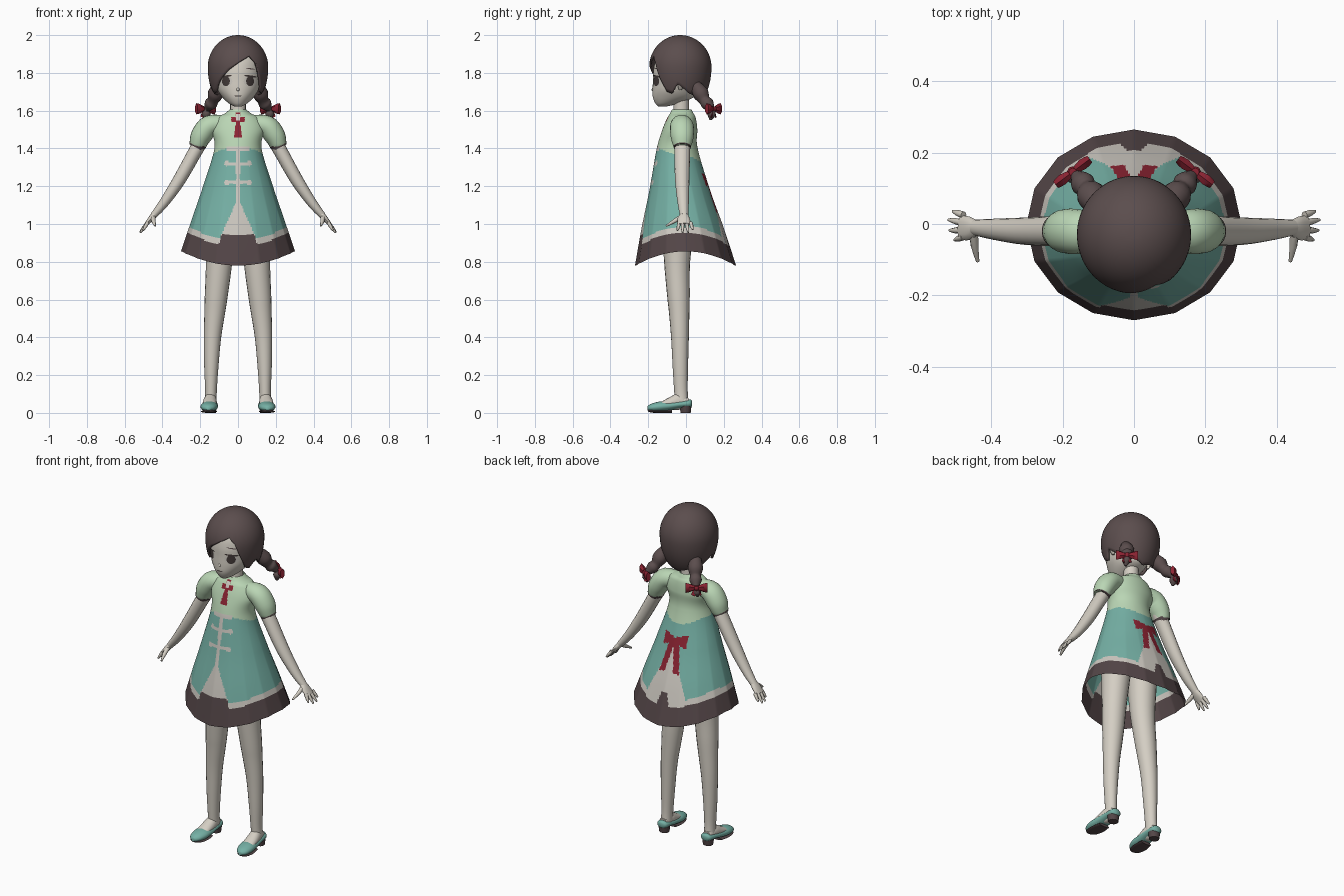
import bpy, bmesh, math
from mathutils import Vector
from mathutils.bvhtree import BVHTree

cube = bpy.data.objects.get("Cube")
if cube:
    bpy.data.objects.remove(cube, do_unlink=True)

X, Y, Z = Vector((1, 0, 0)), Vector((0, 1, 0)), Vector((0, 0, 1))


def material(name, *rgb):
    m = bpy.data.materials.new(name)
    m.use_nodes = True
    m.diffuse_color = (*rgb, 1)
    m.node_tree.nodes["Principled BSDF"].inputs["Base Color"].default_value = (*rgb, 1)
    return m


SKIN = material("skin", .66, .62, .55)
HAIR = material("dark_brown_hair", .105, .075, .075)
TEAL = material("teal", .18, .44, .38)
GREEN = material("pale_green", .49, .67, .46)
TRIM = material("off_white_trim", .61, .58, .53)
RED = material("dark_red", .26, .017, .032)
HEM = material("brown_hem", .088, .061, .064)
DARK = material("eye_dark", .055, .042, .04)


def finish(name, bm, mats, angle=50):
    bmesh.ops.remove_doubles(bm, verts=bm.verts, dist=1e-5)
    bmesh.ops.recalc_face_normals(bm, faces=bm.faces)
    me = bpy.data.meshes.new(name)
    bm.to_mesh(me)
    bm.free()
    ob = bpy.data.objects.new(name, me)
    bpy.context.collection.objects.link(ob)
    for m in mats:
        me.materials.append(m)
    bpy.ops.object.select_all(action='DESELECT')
    ob.select_set(True)
    bpy.context.view_layer.objects.active = ob
    bpy.ops.object.shade_smooth_by_angle(angle=math.radians(angle))
    return ob


def smooth(rows, k):
    """Resample tuples with a Catmull-Rom spline, k steps per span."""
    out = []
    for i in range(len(rows) - 1):
        a, b, c, d = (rows[max(0, min(len(rows) - 1, j))] for j in range(i - 1, i + 3))
        for t in (j / k for j in range(k)):
            out.append([.5 * (2 * q + (r - p) * t + (2 * p - 5 * q + 4 * r - s) * t * t
                              + (3 * q - p - 3 * r + s) * t ** 3)
                        for p, q, r, s in zip(a, b, c, d)])
    return out + [list(rows[-1])]


def skin_rings(bm, rings, caps):
    """Join rings of points with quads, and cap the ends if asked."""
    vs = [[bm.verts.new(p) for p in ring] for ring in rings]
    n = len(vs[0])
    for a, b in zip(vs, vs[1:]):
        for j in range(n):
            bm.faces.new((a[j], a[(j + 1) % n], b[(j + 1) % n], b[j]))
    if caps:
        bm.faces.new(vs[0])
        bm.faces.new(vs[-1])


def tube(name, pts, mat, axes=None, n=16, k=4):
    """Sweep ellipses along points (x, y, z, radius[, second radius])."""
    pts = smooth([p if len(p) == 5 else (*p, p[3]) for p in pts], k)
    rings = []
    for i, p in enumerate(pts):
        if axes:
            u, v = axes
        else:
            t = Vector(pts[min(i + 1, len(pts) - 1)][:3]) - Vector(pts[max(i - 1, 0)][:3])
            u = t.cross(Y).normalized()
            v = u.cross(t).normalized()
        rings.append([Vector(p[:3]) + u * p[3] * math.cos(a) + v * p[4] * math.sin(a)
                      for a in (math.tau * j / n for j in range(n))])
    bm = bmesh.new()
    skin_rings(bm, rings, True)
    return finish(name, bm, [mat])


# Dress: one lofted shell, with its pattern laid on by position
def paint(p, c):
    x, z, front = abs(p.x), p.z, c > 0
    hem_top = .88 + .075 * (1 - c * c)
    apex = 1.12 if front else 1.2
    if front:
        if z > 1.46:
            if x < .011 and abs(z - 1.565) < .016:
                return TRIM
            if (x < .036 and abs(z - 1.552) < .014) or (
                    z < 1.59 and x < .012 + .15 * max(0, 1.53 - z)):
                return RED
        if x < .06 and abs(z - 1.4) < .012:
            return TRIM
        if 1 < z < 1.4 and x < .011:
            return TRIM
        for frog in (1.32, 1.22):
            if (x < .06 and abs(z - frog) < .008) or math.hypot(x - .06, z - frog) < .014:
                return TRIM
    else:
        if x < .075 and abs(z - 1.235) < .014 + .3 * x:
            return RED
        if 1.06 < z < 1.23 and abs(x - .015 - .2 * (1.22 - z)) < .018:
            return RED
    if z > 1.365 + .04 * c:
        return GREEN
    tab, height = (.1, .945) if front else (.035, .96)
    if z < hem_top or (abs(c) > .5 and x < tab + .3 * (.9 - z) and z < height):
        return HEM
    if z < hem_top + .03 or (abs(c) > .3 and z < apex and x < .008 + .45 * (apex - z) ** 1.0):
        return TRIM
    return TEAL


sections = smooth([(1.605, .045, -.075, .03), (1.585, .07, -.085, .04), (1.56, .115, -.1, .052),
                   (1.5, .14, -.125, .06), (1.4, .125, -.155, .062), (1.2, .185, -.195, .13),
                   (1.03, .243, -.235, .2), (.855, .302, -.27, .265)], 28)
rings, N, SIDE = [], 224, math.tau / 16
for z, w, yf, yb in sections:
    s = max(0, (1.4 - z) / .545)
    ring = []
    for a in (math.tau * j / N for j in range(N)):
        facet = math.cos(SIDE / 2) / math.cos(a % SIDE - SIDE / 2)
        f = 1 + s * (facet - 1)
        ring.append(Vector((w * f * math.sin(a), (yf + yb) / 2 - (yb - yf) / 2 * f * math.cos(a),
                            z - .075 * s * math.cos(a) ** 2)))
    rings.append(ring)
bm = bmesh.new()
skin_rings(bm, rings, False)
palette = [TEAL, GREEN, TRIM, RED, HEM]
for f in bm.faces:
    p = f.calc_center_median()
    f.material_index = palette.index(paint(p, -p.y / math.hypot(p.x, p.y)
                                           if p.z < 1.36 else -(p.y + .045) /
                                           max(.001, math.hypot(p.x, p.y + .045))))
finish("dress", bm, palette)

# Head and neck
head = tube("head", [(0, -.125, 1.622, .018, .022), (0, -.1, 1.638, .048, .062),
                     (0, -.068, 1.67, .082, .107), (0, -.058, 1.71, .108, .119),
                     (0, -.045, 1.76, .122, .13), (0, -.036, 1.82, .128, .136),
                     (0, -.03, 1.88, .12, .125), (0, -.03, 1.95, .07, .075)],
            SKIN, (X, Y), 40, 6)
tube("neck", [(0, -.025, 1.55, .047), (0, -.025, 1.6, .042), (0, -.025, 1.68, .042)], SKIN, (X, Y))
tube("nose", [(0, -.165, 1.73, .003), (0, -.174, 1.712, .009), (0, -.168, 1.7, .004)], SKIN, (X, Y), 8)

# Facial details: thin plates that follow the face
tree = BVHTree.FromPolygons([v.co for v in head.data.vertices],
                            [list(f.vertices) for f in head.data.polygons])


def plate(name, x, z, rx, rz, mat, lift, tilt=0):
    rings = []
    for r in (.01, .35, .7, 1):
        ring = []
        for a in (math.tau * j / 20 for j in range(20)):
            px = x + r * rx * math.cos(a)
            pz = z + r * rz * math.sin(a) + tilt * (px - x)
            hit = tree.ray_cast(Vector((px, -1, pz)), Y)[0]
            ring.append(Vector((px, hit.y - lift, pz)))
        rings.append(ring)
    bm = bmesh.new()
    skin_rings(bm, rings, False)
    bmesh.ops.contextual_create(bm, geom=[e for e in bm.edges if e.is_boundary and
                                          abs(e.verts[0].co.x - x) < .05 * rx])
    ob = finish(name, bm, [mat])
    if sum(f.normal.y * f.area for f in ob.data.polygons) > 0:
        ob.data.flip_normals()


plate("mouth", 0, 1.678, .02, .003, DARK, .002)

# Hair cap: a dome whose lower edge follows the hairline
hairline = [(-180, 1.64), (-110, 1.69), (-85, 1.74), (-72, 1.69), (-58, 1.7), (-41, 1.755),
            (-19, 1.815), (4, 1.86), (24, 1.89), (36, 1.855), (46, 1.78), (60, 1.7),
            (72, 1.69), (85, 1.74), (110, 1.69), (180, 1.64)]


def hair_edge(deg):
    for (a, za), (b, zb) in zip(hairline, hairline[1:]):
        if a <= deg <= b:
            return za + (zb - za) * (deg - a) / (b - a)


rings = []
for i in range(25):
    ring = []
    for j in range(90):
        deg = -180 + 4 * j
        a, dz = math.radians(deg), hair_edge(deg) - 1.83
        phi = math.acos(dz / (.17 if dz > 0 else .25)) * i / 24
        c = math.cos(phi)
        ring.append(Vector((.16 * math.sin(phi) * math.sin(a),
                            -.03 - .165 * math.sin(phi) * math.cos(a),
                            1.83 + c * (.17 if c > 0 else .25))))
    rings.append(ring)
bm = bmesh.new()
skin_rings(bm, [[p + Vector((0, 0, 0)) for p in r] for r in rings[1:]], False)
bmesh.ops.contextual_create(bm, geom=[e for e in bm.edges if e.is_boundary and e.verts[0].co.z > 1.98])
hair = finish("hair_cap", bm, [HAIR])
thick = hair.modifiers.new("thickness", 'SOLIDIFY')
thick.thickness, thick.offset = .012, -1

# Paired parts
for side, s in (("left", 1), ("right", -1)):
    def limb(name, pts, mat, **kw):
        return tube(side + "_" + name, [(s * p[0], *p[1:]) for p in pts], mat, **kw)

    # Eyes, brows and ears
    plate(side + "_eye_white", s * .064, 1.755, .034, .026, TRIM, .002)
    plate(side + "_iris", s * .064, 1.756, .021, .026, DARK, .004)
    plate(side + "_lash", s * .066, 1.782, .034, .005, DARK, .005, -s * .12)
    plate(side + "_brow", s * .066, 1.822, .026, .003, HAIR, .003, -s * .15)
    limb("ear", [(.122, -.03, 1.71, .006, .008), (.134, -.025, 1.74, .012, .02),
                 (.13, -.02, 1.77, .006, .012)], SKIN, axes=(X, Y), n=10)

    # Braided pigtail with its ribbon
    limb("pigtail", [(.1, .05, 1.735, .03), (.118, .078, 1.69, .042), (.132, .098, 1.655, .03),
                     (.145, .115, 1.635, .034), (.165, .138, 1.605, .015),
                     (.168, .135, 1.58, .023), (.168, .13, 1.55, .006)], HAIR, n=14)
    c, d = Vector((.172, .146, 1.61)), Vector((.8, -.6, 0))
    for end, q in (("outer", 1), ("inner", -1)):
        limb("ribbon_" + end, [(*(c + d * q * t), h, w) for t, h, w in
                               ((0, .008, .008), (.035, .024, .018), (.06, .03, .013))],
             RED, axes=(Z, Vector((.6 * s, .8, 0))), n=6, k=2)
        limb("ribbon_tail_" + end, [(*(c + d * q * t + Z * h), .012, .004) for t, h in
                                    ((0, 0), (.02, -.045))], RED, n=4, k=1)
    limb("ribbon_knot", [(*(c - Z * .013), .011), (*c, .016), (*(c + Z * .013), .011)], RED, n=8)

    # Puffed sleeve, cuff and arm
    limb("sleeve", [(.07, -.025, 1.53, .045), (.15, -.022, 1.52, .056, .062),
                    (.193, -.02, 1.47, .056, .062), (.212, -.02, 1.425, .046, .052),
                    (.218, -.02, 1.408, .04, .044)], GREEN, n=20)
    limb("cuff", [(.209, -.02, 1.428, .046, .05), (.222, -.02, 1.405, .042, .045)], HEM, n=20, k=1)
    limb("arm", [(.17, -.02, 1.48, .04), (.22, -.02, 1.395, .037, .042), (.31, -.02, 1.235, .034, .038),
                 (.39, -.015, 1.115, .026, .03), (.447, -.01, 1.045, .018, .022)], SKIN)
    limb("palm", [(.438, -.01, 1.055, .017, .02), (.462, -.012, 1.027, .015, .033),
                  (.487, -.01, .998, .01, .034)], SKIN, n=12)
    fingers = [(.025, .036, .508, .97), (.003, .012, .52, .955),
               (-.018, -.018, .517, .954), (-.036, -.045, .503, .965)]
    for i, (y0, y1, x1, z1) in enumerate(fingers):
        limb("finger_%d" % (i + 1), [(.478, y0, 1.008, .01), ((.48 + x1) / 2, (y0 + y1) / 2, (1.005 + z1) / 2, .009),
                                     (x1, y1, z1, .004)], SKIN, n=8, k=2)
    limb("thumb", [(.45, -.02, 1.04, .013), (.447, -.062, 1.015, .011), (.438, -.105, .99, .005)],
         SKIN, n=8, k=2)

    # Leg, foot and shoe
    limb("leg", [(.09, -.04, 1.05, .085, .09), (.1, -.047, .8, .07, .069), (.115, -.04, .62, .061, .06),
                 (.123, -.036, .53, .055, .054), (.135, -.032, .4, .046, .047), (.141, -.03, .25, .038, .041),
                 (.143, -.027, .12, .031, .036), (.145, -.022, .05, .032, .036)], SKIN, axes=(X, Y), n=20)
    limb("foot", [(.146, .012, .06, .024, .02), (.147, -.04, .06, .034, .044),
                  (.15, -.085, .052, .037, .032), (.153, -.13, .045, .036, .014)], SKIN, axes=(X, Z))
    limb("shoe", [(.146, .033, .05, .012, .012), (.146, .02, .049, .032, .022),
                  (.147, -.03, .045, .039, .021), (.15, -.09, .037, .044, .025),
                  (.153, -.14, .033, .046, .027), (.156, -.185, .028, .034, .02),
                  (.157, -.205, .024, .012, .01)], TEAL, axes=(X, Z), n=20)
    limb("sole", [(.15, -.075, .008, .036, .008), (.153, -.13, .007, .044, .007),
                  (.156, -.18, .009, .034, .008), (.157, -.2, .013, .014, .006)], HEM, axes=(X, Z))
    limb("heel", [(.146, -.002, 0, .029, .027), (.146, -.002, .036, .034, .031)], HEM, axes=(X, Y), k=1)
